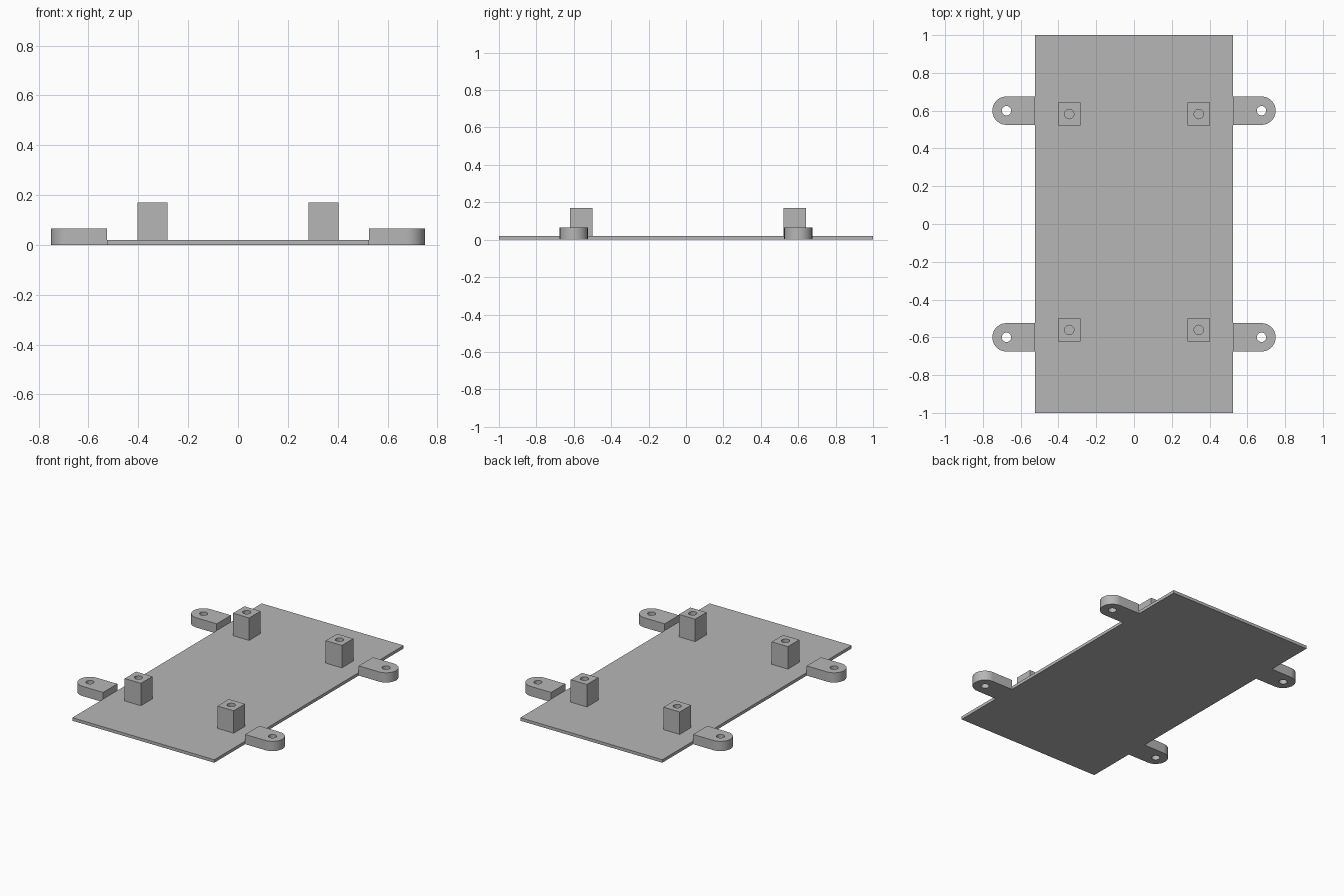
import bpy
import bmesh
from math import cos, sin, pi, radians
from mathutils import Vector

cube = bpy.data.objects.get("Cube")
if cube:
    bpy.data.objects.remove(cube, do_unlink=True)

# Single grey material
GREY = (0.47, 0.47, 0.47, 1)
grey = bpy.data.materials.new("plain grey")
grey.use_nodes = True
grey.diffuse_color = GREY
grey.node_tree.nodes["Principled BSDF"].inputs["Base Color"].default_value = GREY


def arc(cx, cy, radius, start, end, steps):
    """Points along an arc, both ends included."""
    angles = [start + (end - start) * i / steps for i in range(steps + 1)]
    return [(cx + radius * cos(a), cy + radius * sin(a)) for a in angles]


def circle(cx, cy, radius, steps=32):
    return arc(cx, cy, radius, 0, 2 * pi, steps)[:-1]


def rectangle(cx, cy, half_x, half_y):
    return [(cx + sx * half_x, cy + sy * half_y)
            for sx, sy in ((-1, -1), (1, -1), (1, 1), (-1, 1))]


def extruded(name, loops, z_low, z_high):
    """Fill an outline, with any holes, and extrude it upwards."""
    bm = bmesh.new()
    for loop in loops:
        verts = [bm.verts.new((x, y, z_low)) for x, y in loop]
        for a, b in zip(verts, verts[1:] + verts[:1]):
            bm.edges.new((a, b))
    bmesh.ops.triangle_fill(bm, edges=bm.edges[:], use_beauty=True,
                            normal=Vector((0, 0, 1)))
    result = bmesh.ops.extrude_face_region(bm, geom=bm.faces[:],
                                           use_keep_orig=True)
    top = [g for g in result["geom"] if isinstance(g, bmesh.types.BMVert)]
    bmesh.ops.translate(bm, verts=top, vec=(0, 0, z_high - z_low))
    bmesh.ops.recalc_face_normals(bm, faces=bm.faces[:])
    mesh = bpy.data.meshes.new(name)
    bm.to_mesh(mesh)
    bm.free()
    mesh.materials.append(grey)
    obj = bpy.data.objects.new(name, mesh)
    bpy.context.collection.objects.link(obj)
    bpy.ops.object.select_all(action="DESELECT")
    obj.select_set(True)
    bpy.context.view_layer.objects.active = obj
    bpy.ops.object.shade_smooth_by_angle(angle=radians(30))
    return obj


# Base plate
PLATE_X, PLATE_TOP = 0.525, 0.02
extruded("base_plate", [rectangle(0, 0, PLATE_X, 1)], 0, PLATE_TOP)

TAB_X, TAB_Y, TAB_RADIUS, TAB_TOP = 0.675, 0.6, 0.075, 0.065
POST_X, POST_HALF, POST_TOP = 0.343, 0.06, 0.17
HOLE_RADIUS = 0.025

for side, sx in (("left", 1), ("right", -1)):
    for end, sy, post_y in (("front", -1, -0.561), ("back", 1, 0.582)):
        # Rounded mounting tab with a through hole
        tab_y = sy * TAB_Y
        outline = [(PLATE_X, tab_y - TAB_RADIUS)]
        outline += arc(TAB_X, tab_y, TAB_RADIUS, -pi / 2, pi / 2, 24)
        outline += [(PLATE_X, tab_y + TAB_RADIUS)]
        loops = [outline, circle(TAB_X, tab_y, HOLE_RADIUS)]
        loops = [[(sx * x, y) for x, y in loop] for loop in loops]
        extruded(f"{end}_{side}_mounting_tab", loops, 0, TAB_TOP)

        # Square standoff post with a screw hole
        extruded(f"{end}_{side}_post",
                 [rectangle(sx * POST_X, post_y, POST_HALF, POST_HALF),
                  circle(sx * POST_X, post_y, HOLE_RADIUS)],
                 PLATE_TOP, POST_TOP)
